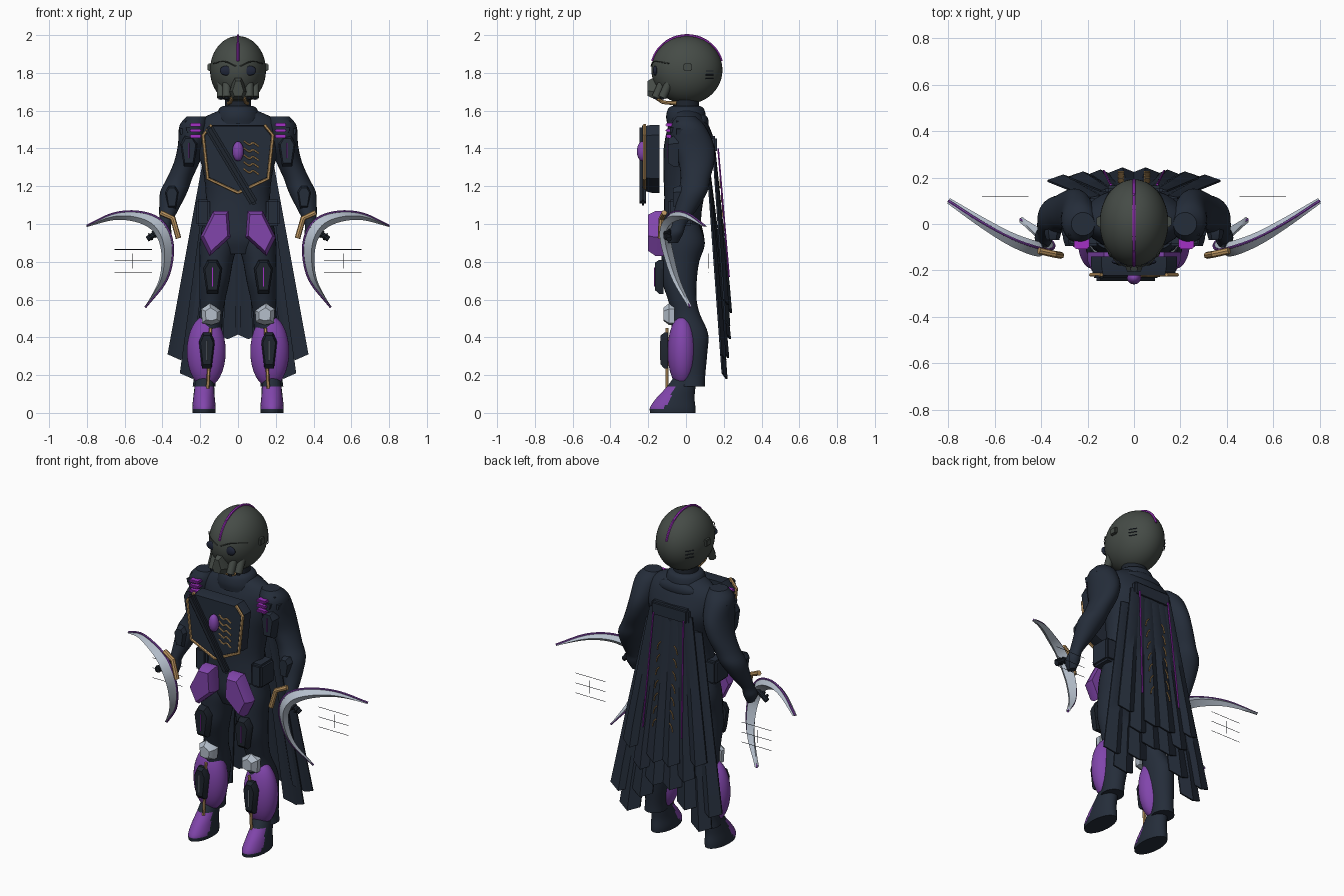
import bpy, bmesh
from math import sin, cos, pi, radians
from mathutils import Vector, Matrix

default_cube = bpy.data.objects.get("Cube")
if default_cube:
    bpy.data.objects.remove(default_cube, do_unlink=True)


def material(name, colour):
    mat = bpy.data.materials.new(name)
    mat.use_nodes = True
    mat.diffuse_color = (*colour, 1)
    mat.node_tree.nodes["Principled BSDF"].inputs["Base Color"].default_value = (*colour, 1)
    return mat


CLOTH = material("dark navy cloth", (.018, .026, .042))
PLATE = material("black navy plate", (.013, .018, .027))
HELMET = material("grey green helmet", (.06, .071, .062))
PURPLE = material("purple armour", (.22, .06, .41))
TRIM = material("bright purple trim", (.36, .03, .55))
GOLD = material("bronze gold", (.52, .31, .12))
STEEL = material("pale steel", (.46, .52, .6))
LENS = material("dark lens", (.015, .02, .04))


# ---------- helpers ----------
def finish(name, bm, mats, pair=False, rule=None):
    """Turn a bmesh into one object, or into a mirrored left and right pair."""
    mats = mats if isinstance(mats, tuple) else (mats,)
    for side in ((1, -1) if pair else (1,)):
        if side < 0:
            bmesh.ops.scale(bm, vec=(-1, 1, 1), verts=bm.verts)
        bmesh.ops.recalc_face_normals(bm, faces=bm.faces)
        for f in bm.faces:
            f.smooth = True
            if rule:
                f.material_index = rule(f.calc_center_median())
        for e in bm.edges:
            e.smooth = e.calc_face_angle(0) < radians(35)
        label = ("left_" if side > 0 else "right_") + name if pair else name
        mesh = bpy.data.meshes.new(label)
        bm.to_mesh(mesh)
        for m in mats:
            mesh.materials.append(m)
        bpy.context.collection.objects.link(bpy.data.objects.new(label, mesh))
    bm.free()


def spline(pts, steps=5):
    """Smooth curve through the given points."""
    p = [Vector(q) for q in pts]
    p = [p[0] * 2 - p[1]] + p + [p[-1] * 2 - p[-2]]
    out = []
    for a, b, c, d in zip(p, p[1:], p[2:], p[3:]):
        for k in range(steps):
            t = k / steps
            out.append(.5 * (2 * b + (c - a) * t + (2 * a - 5 * b + 4 * c - d) * t * t
                             + (3 * b - a - 3 * c + d) * t ** 3))
    return out + [p[-2]]


def skin(rings):
    """Join equal rings of points into a capped surface."""
    bm = bmesh.new()
    rows = [[bm.verts.new(p) for p in ring] for ring in rings]
    n = len(rows[0])
    for a, b in zip(rows, rows[1:]):
        for i in range(n):
            j = (i + 1) % n
            bm.faces.new((a[i], a[j], b[j], b[i]))
    bm.faces.new(rows[0])
    bm.faces.new(rows[-1])
    return bm


def limb(name, rings, mats, pair=False, n=28, rule=None, steps=4):
    """Body part from level ellipses: x, y, z, x radius, y radius."""
    path = []
    centres = spline([(r[0], r[1], r[2]) for r in rings], steps)
    radii = spline([(r[3], r[4], 0) for r in rings], steps)
    for c, r in zip(centres, radii):
        path.append([c + Vector((r.x * cos(2 * pi * i / n), r.y * sin(2 * pi * i / n), 0))
                     for i in range(n)])
    finish(name, skin(path), mats, pair, rule)


def rod(name, pts, radius, mat, pair=False, n=6, smooth=True):
    pts = spline(pts, 4) if smooth and len(pts) > 2 else [Vector(p) for p in pts]
    rings = []
    for i, p in enumerate(pts):
        d = (pts[min(i + 1, len(pts) - 1)] - pts[max(i - 1, 0)]).normalized()
        u = d.cross(Vector((0, 1, 0)) if abs(d.y) < .8 else Vector((1, 0, 0))).normalized()
        v = d.cross(u)
        rings.append([p + radius * (u * cos(2 * pi * k / n) + v * sin(2 * pi * k / n))
                      for k in range(n)])
    finish(name, skin(rings), mat, pair)


def ball(name, loc, size, mat, pair=False, seg=32):
    bm = bmesh.new()
    bmesh.ops.create_uvsphere(bm, u_segments=seg, v_segments=seg // 2, radius=1,
                              matrix=Matrix.Translation(loc) @ Matrix.Diagonal((*size, 1)))
    finish(name, bm, mat, pair)


def box(name, loc, size, mat, pair=False, turn=0, bevel=.012):
    bm = bmesh.new()
    bmesh.ops.create_cube(bm, size=1, matrix=Matrix.Translation(loc)
                          @ Matrix.Rotation(turn, 4, 'Y') @ Matrix.Diagonal((*size, 1)))
    bmesh.ops.bevel(bm, geom=bm.edges[:], offset=bevel, segments=2, affect='EDGES')
    finish(name, bm, mat, pair)


def plate(name, outline, back, front, mat, pair=False, inset=.8):
    """Flat armour piece facing the front, with chamfered rim."""
    mid = sum((Vector((x, 0, z)) for x, z in outline), Vector()) / len(outline)
    def ring(y, s):
        return [mid.lerp(Vector((x, 0, z)), s) + Vector((0, y, 0)) for x, z in outline]
    finish(name, skin([ring(back, 1), ring((back + front) / 2, 1), ring(front, inset)]), mat, pair)


def hexagon(x, z, w, h):
    return [(x - w * .5, z + h), (x + w * .5, z + h), (x + w, z + h * .5),
            (x + w * .6, z - h), (x - w * .6, z - h), (x - w, z + h * .5)]


# ---------- body ----------
limb("torso", [(0, -.02, .84, .1, .08), (0, -.015, .92, .19, .11), (0, -.02, 1.02, .185, .1),
               (0, -.01, 1.14, .17, .105), (0, .005, 1.28, .185, .125), (0, .02, 1.4, .22, .138),
               (0, .015, 1.5, .225, .115), (0, .01, 1.56, .185, .09), (0, 0, 1.605, .09, .07)], CLOTH)
limb("collar", [(0, 0, 1.53, .12, .1), (0, 0, 1.57, .115, .105), (0, 0, 1.61, .1, .095),
                (0, 0, 1.625, .08, .075)], CLOTH)
limb("neck", [(0, 0, 1.58, .07, .07), (0, 0, 1.7, .07, .07)], PLATE)
ball("rolled_hood", (0, .08, 1.54), (.12, .04, .045), CLOTH)
limb("arm", [(.22, 0, 1.57, .05, .05), (.235, .01, 1.52, .075, .09), (.245, .035, 1.42, .073, .112),
             (.27, .055, 1.33, .068, .095), (.31, .05, 1.24, .067, .078), (.34, .035, 1.17, .072, .078),
             (.365, 0, 1.08, .052, .06), (.385, -.04, 1, .032, .042), (.39, -.06, .95, .038, .045),
             (.385, -.07, .9, .018, .028)], CLOTH, True)
limb("leg", [(.1, -.02, 1, .085, .09), (.103, -.015, .9, .1, .115), (.115, -.03, .8, .088, .1),
             (.125, -.035, .7, .08, .092), (.135, -.02, .6, .068, .076), (.142, 0, .52, .062, .075),
             (.155, .02, .42, .07, .097), (.165, .025, .32, .07, .088), (.175, .03, .2, .058, .072),
             (.18, .03, .14, .06, .07)], CLOTH, True)
limb("boot", [(.18, -.07, 0, .06, .12), (.18, -.07, .03, .062, .12), (.18, -.055, .08, .057, .1),
              (.178, -.025, .14, .052, .075), (.175, 0, .21, .046, .05)], (CLOTH, PURPLE), True, 48,
     rule=lambda c: int(c.y < .5 * c.z - .125 and .02 < c.z < .14))

# ---------- leg armour ----------
ball("calf_shell", (.168, -.02, .325), (.103, .078, .19), PURPLE, True)
plate("shin_plate", hexagon(.165, .33, .042, .095), -.095, -.135, PLATE, True)
rod("shin_rod", [(.145, -.1, .45), (.16, -.1, .13)], .009, GOLD, True)
rod("shin_mark", [(.165, -.136, .38), (.165, -.136, .28)], .003, STEEL, True)
plate("knee_guard", [(.115, .56), (.15, .58), (.195, .55), (.19, .475), (.14, .465), (.095, .48), (.09, .54)],
      -.06, -.12, STEEL, True, .6)
plate("thigh_plate", hexagon(.135, .72, .05, .09), -.12, -.165, PLATE, True)
rod("thigh_mark", [(.135, -.166, .77), (.135, -.166, .67)], .003, TRIM, True)
plate("hip_plate", [(.05, 1.07), (.13, 1.07), (.2, .93), (.15, .83), (.04, .93)], -.12, -.2, PURPLE, True)
box("belt_pouch", (.185, -.03, 1.06), (.075, .13, .14), CLOTH, True)

# ---------- chest ----------
half = [(0, 1.165), (.16, 1.24), (.185, 1.47), (.14, 1.525)]
outline = half + [(-x, z) for x, z in half[:0:-1]]
plate("chest_plate", outline, -.14, -.222, CLOTH, inset=.95)
rod("chest_border", [(x, -.219, z) for x, z in half], .009, GOLD, True, smooth=False)
ball("chest_gem", (0, -.232, 1.385), (.03, .028, .052), PURPLE)
box("chest_sash", (-.035, -.228, 1.31), (.045, .035, .48), PLATE, turn=radians(-31))
for k in range(5):
    z = 1.44 - k * .037
    rod("chest_vein", [(.03, -.224, z), (.06, -.224, z - .02), (.08, -.224, z - .01), (.11, -.224, z - .03)],
        .0045, GOLD)

# ---------- arm armour ----------
box("shoulder_pad", (.25, 0, 1.5), (.115, .17, .1), CLOTH, True, .2, .035)
for k in range(3):
    box("shoulder_spike", (.225, -.078, 1.465 + k * .03), (.065, .06, .017), TRIM, True, bevel=.006)
plate("upper_arm_plate", hexagon(.26, 1.385, .045, .08), -.04, -.095, CLOTH, True)
rod("arm_mark", [(.26, -.096, 1.43), (.26, -.096, 1.35)], .003, TRIM, True)
plate("forearm_plate", hexagon(.35, 1.14, .035, .06), -.02, -.068, CLOTH, True)

# ---------- helmet ----------
ball("helmet", (0, .005, 1.815), (.148, .188, .18), HELMET, seg=48)
crest = [(0, .005 + .19 * cos(a), 1.815 + .183 * sin(a)) for a in [radians(15 + 10 * k) for k in range(16)]]
rod("helmet_crest", crest, .007, TRIM)
ball("eye_lens", (.06, -.163, 1.812), (.036, .012, .026), LENS, True)
rod("brow", [(.01, -.185, 1.835), (.07, -.168, 1.86), (.13, -.09, 1.85)], .003, HELMET, True)
box("ear_cap", (.15, .01, 1.83), (.022, .045, .04), HELMET, True, bevel=.005)
plate("mask_nose", [(-.02, 1.78), (.02, 1.78), (.045, 1.7), (.03, 1.66), (-.03, 1.66), (-.045, 1.7)],
      -.12, -.205, HELMET, inset=.65)
for x, y in ((.06, -.15), (.09, -.115)):
    rod("mask_filter", [(x, y + .03, 1.76), (x, y - .01, 1.67)], .022, HELMET, True, 12)
    rod("mask_filter_tip", [(x, y - .01, 1.67), (x, y - .012, 1.66)], .012, PLATE, True, 10)
rod("breathing_hose", [(.03, -.16, 1.67), (.04, -.12, 1.645), (.05, -.05, 1.64)], .01, GOLD, True, 8)
for k in range(3):
    rod("helmet_vent", [(.1, .145, 1.77 + k * .02), (.125, .105, 1.77 + k * .02)], .003, PLATE, True)


# ---------- cape ----------
def cape_strip(name, x, low, top, y_top, y_low, width):
    """One broad pleated strip, widening towards a pointed hem."""
    rings = []
    for k in range(9):
        t = k / 8
        c = Vector((x * (.48 + .52 * t), y_top + (y_low - y_top) * t, top + (low - top) * t))
        w = width * (.6 + .4 * t)
        ridge = .008 + .016 * t
        drop = .03 if k == 8 else 0
        rings.append([c + Vector(v) for v in ((-w, 0, 0), (0, ridge, -drop), (w, 0, 0),
                                              (w, -.008, 0), (0, ridge - .01, -drop), (-w, -.008, 0))])
    finish(name, skin(rings), CLOTH, True)


for x, low in ((.055, .42), (.15, .32), (.24, .21), (.305, .31)):
    cape_strip("cape_under_strip", x, low, 1.33, .115, .22 - x * .1, .068)
for x, low in ((.05, .56), (.145, .49), (.22, .6)):
    cape_strip("cape_over_strip", x, low, 1.42, .145, .225 - x * .1, .06)
box("cape_yoke", (0, .145, 1.42), (.25, .04, .09), CLOTH)
rod("cape_stripe", [(.1, .17, 1.4), (.13, .228, .72)], .005, TRIM, True)
for k in range(7):
    z = 1.24 - k * .075
    y = .168 + k * .0075
    rod("cape_feather", [(.045, y + .012, z), (.06, y + .012, z - .02), (.067, y + .012, z - .05)],
        .004, GOLD, True)

# ---------- sickles ----------
outer = [(.8, .1, .99), (.66, .01, 1.055), (.53, -.06, 1.065), (.42, -.1, 1.03), (.36, -.11, .95),
         (.345, -.09, .84), (.38, -.05, .7), (.49, .02, .56)]
inner = [(.798, .1, .985), (.66, .01, 1.02), (.55, -.06, 1.013), (.465, -.1, .975), (.42, -.11, .91),
         (.405, -.09, .82), (.42, -.05, .7), (.488, .02, .566)]
rings = []
for a, b in zip(spline(outer), spline(inner)):
    bulge = Vector((.5, -1, 0)).normalized() * ((a - b).length * .3 + .011)
    rings.append([a, (a + b) / 2 + bulge, b, (a + b) / 2 - bulge])
finish("sickle_blade", skin(rings), STEEL, True)
rod("sickle_edge", outer, .006, PURPLE, True)
rod("sickle_grip", [(.385, -.1, .985), (.48, -.09, .92)], .015, PLATE, True, 10)
for k in range(3):
    rod("grip_ring", [(.42 + k * .02, -.1, .961 - k * .013), (.427 + k * .02, -.1, .957 - k * .013)],
        .021, PLATE, True, 10)
rod("hand_guard", [(.315, -.135, .925), (.345, -.13, 1.03), (.41, -.115, 1.06)], .015, GOLD, True, 8, False)

# ---------- floating hairlines beside the sickles ----------
for z in (.745, .805, .865):
    rod("floating_line", [(.455, .12, z), (.655, .12, z)], .0015, PLATE, True, 4)
rod("floating_upright", [(.56, .12, .765), (.56, .12, .845)], .0015, PLATE, True, 4)
